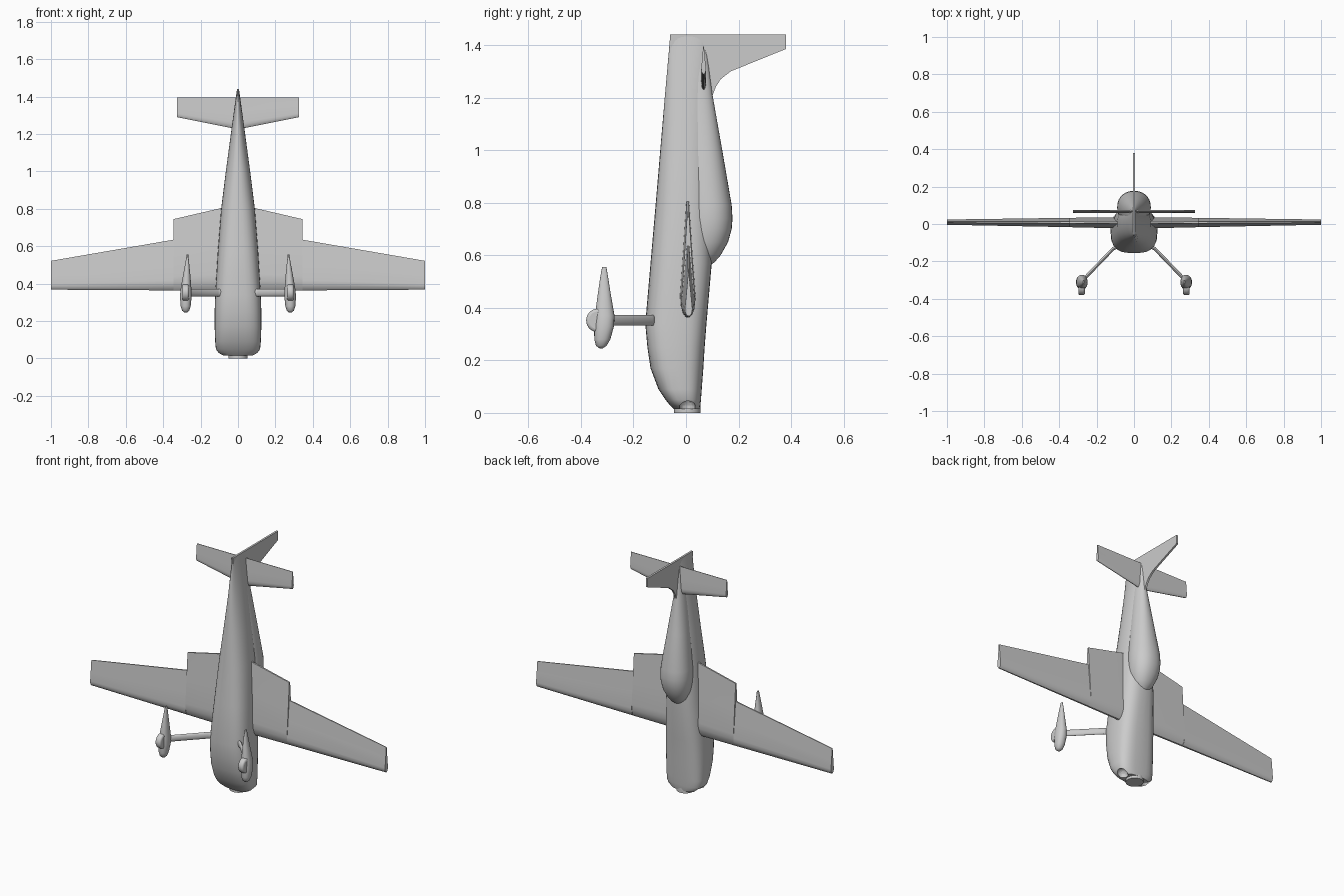
import bpy, math
from mathutils import Vector

if "Cube" in bpy.data.objects:
    bpy.data.objects.remove(bpy.data.objects["Cube"])


def finish(ob, angle=35):
    bpy.ops.object.select_all(action='DESELECT')
    bpy.context.view_layer.objects.active = ob
    ob.select_set(True)
    bpy.ops.object.shade_smooth_by_angle(angle=math.radians(angle))


def loft(name, rings, angle=35):
    """Skin a row of equal-length point rings and cap both ends."""
    n = len(rings[0])
    verts = [tuple(p) for r in rings for p in r]
    faces = [(i * n + j, i * n + (j + 1) % n, (i + 1) * n + (j + 1) % n, (i + 1) * n + j)
             for i in range(len(rings) - 1) for j in range(n)]
    faces += [tuple(range(n))[::-1], tuple(range(len(verts) - n, len(verts)))]
    me = bpy.data.meshes.new(name)
    me.from_pydata(verts, [], faces)
    ob = bpy.data.objects.new(name, me)
    bpy.context.collection.objects.link(ob)
    bpy.context.view_layer.objects.active = ob
    ob.select_set(True)
    bpy.ops.object.mode_set(mode='EDIT')
    bpy.ops.mesh.select_all(action='SELECT')
    bpy.ops.mesh.normals_make_consistent(inside=False)
    bpy.ops.object.mode_set(mode='OBJECT')
    finish(ob, angle)
    return ob


def oval(z, hw, y0, y1, p=2.0, cx=0.0, n=32):
    """Superellipse ring at height z."""
    cy, hy, out = (y0 + y1) / 2, (y1 - y0) / 2, []
    for i in range(n):
        c, s = math.cos(2 * math.pi * i / n), math.sin(2 * math.pi * i / n)
        out.append((cx + hw * math.copysign(abs(c) ** (2 / p), c),
                    cy + hy * math.copysign(abs(s) ** (2 / p), s), z))
    return out


def section(x, y, z0, z1, h):
    """Blunt aerofoil ring at span position x."""
    prof = [(0, .2), (.04, .65), (.12, .97), (.2, 1), (.55, .62), (1, .17)]
    ch = z1 - z0
    return ([(x, y + h * t, z0 + ch * u) for u, t in prof] +
            [(x, y - h * t, z0 + ch * u) for u, t in reversed(prof)])


# fuselage: z, half width, belly y, top y, squareness
fus = loft("fuselage", [oval(*r) for r in [
    (.015, .085, -.046, .052, 2.6), (.03, .105, -.062, .055, 2.8), (.05, .118, -.078, .057, 2.9),
    (.09, .122, -.105, .060, 3), (.17, .125, -.135, .066, 3), (.25, .125, -.147, .071, 3),
    (.34, .122, -.155, .078, 3), (.57, .108, -.135, .098, 2.7), (.80, .090, -.115, .100, 2.4),
    (1.0, .065, -.098, .092, 2.2), (1.21, .037, -.080, .085, 2), (1.38, .014, -.065, .08, 2),
    (1.44, .005, -.060, .075, 2)]])

# cowl air inlets
for s in (-1, 1):
    bpy.ops.mesh.primitive_uv_sphere_add(segments=20, ring_count=12, radius=1,
                                         location=(s * .09, .005, .018))
    cut = bpy.context.object
    cut.scale = (.034, .031, .038)
    cut.hide_render = True
    m = fus.modifiers.new("inlet", 'BOOLEAN')
    m.operation, m.object, m.solver = 'DIFFERENCE', cut, 'EXACT'
    bpy.ops.object.select_all(action='DESELECT')
    bpy.context.view_layer.objects.active = fus
    fus.select_set(True)
    bpy.ops.object.modifier_apply(modifier="inlet")
    bpy.data.objects.remove(cut)
finish(fus)

# propeller hub plate
bpy.ops.mesh.primitive_cylinder_add(vertices=32, radius=.05, depth=.03, location=(0, .005, .015))
bpy.context.object.name = "hub_plate"
finish(bpy.context.object)

# canopy and rear deck
loft("canopy_and_deck", [oval(z, w, .0, t, 2.2) for z, w, t in [
    (.56, .025, .092), (.575, .045, .110), (.60, .062, .132), (.65, .080, .160), (.70, .088, .174),
    (.74, .090, .177), (.79, .088, .174), (1.0, .060, .138), (1.21, .032, .101), (1.38, .010, .08)]], 30)

# wing, tip to tip, with stepped trailing edge
half = [(0, .006, .362, .825, .031), (.345, .008, .364, .745, .025),
        (.3451, .008, .364, .635, .025), (1, .010, .368, .522, .014)]
stations = [(-x, *r) for x, *r in reversed(half)] + half[1:]
loft("wing", [section(*s) for s in stations], 30)

# tailplane
loft("tailplane", [section(x, .067, z, 1.395, .009) for x, z in
                   [(-.325, 1.29), (0, 1.225), (.325, 1.29)]], 30)

# fin and rudder
fin = [(-.058, 1.44), (-.055, 1.36), (.06, 1.18), (.10, 1.205), (.113, 1.24), (.132, 1.27),
       (.17, 1.30), (.38, 1.385), (.38, 1.44)]
loft("fin", [[(x, y, z) for y, z in fin] for x in (-.006, .006)], 30)

# landing gear
for s, side in ((-1, "left"), (1, "right")):
    path = [Vector(p) for p in [(.05, -.122), (.095, -.124), (.112, -.133), (.275, -.302)]]
    rings = []
    for i, p in enumerate(path):
        t = (path[min(i + 1, 3)] - path[max(i - 1, 0)]).normalized()
        nrm = Vector((-t.y, t.x))
        h = .009
        rings.append([(s * (p.x + nrm.x * h * math.cos(a)), p.y + nrm.y * h * math.cos(a),
                       .352 + .020 * math.sin(a)) for a in [k * math.pi / 8 for k in range(16)]])
    loft(side + "_gear_leg", rings, 40)
    # wheel fairing
    loft(side + "_wheel_fairing", [oval(z, w, a, b, 2.2, s * c, 20) for z, w, a, b, c in [
        (.246, .008, -.330, -.316, .280), (.256, .019, -.343, -.302, .280),
        (.28, .027, -.349, -.288, .280), (.33, .031, -.350, -.274, .279),
        (.37, .029, -.347, -.272, .278), (.45, .019, -.336, -.286, .274),
        (.52, .009, -.326, -.297, .271), (.556, .004, -.319, -.303, .270)]], 45)
    # wheel
    bpy.ops.mesh.primitive_cylinder_add(vertices=28, radius=.045, depth=.036,
                                        location=(s * .28, -.335, .352),
                                        rotation=(0, math.pi / 2, 0))
    w = bpy.context.object
    w.name = side + "_wheel"
    b = w.modifiers.new("round", 'BEVEL')
    b.width, b.segments = .011, 3
    finish(w, 50)
